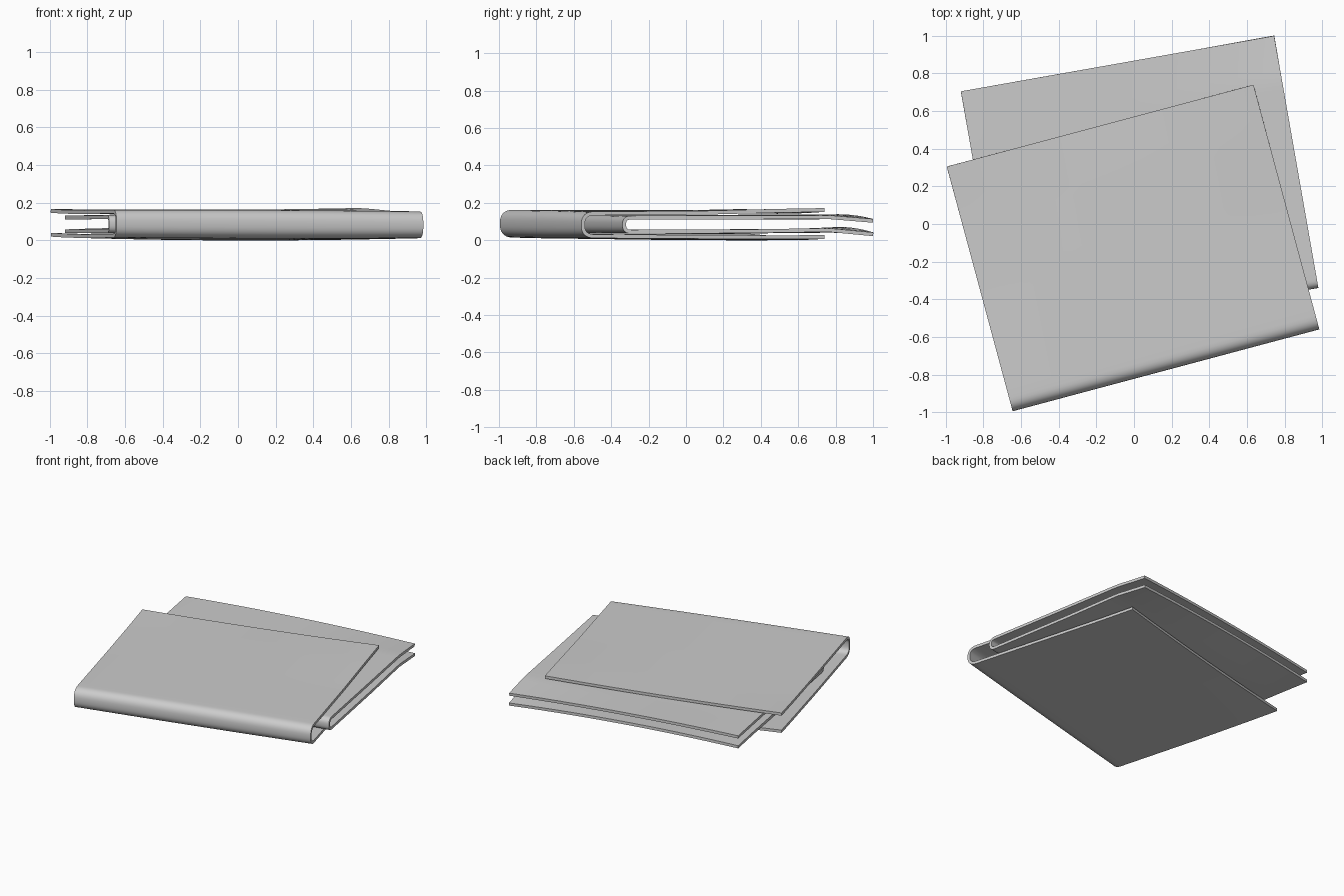
import bpy
import math
from mathutils import Vector

cube = bpy.data.objects.get("Cube")
if cube:
    bpy.data.objects.remove(cube, do_unlink=True)

cloth = bpy.data.materials.new("plain grey cloth")
cloth.use_nodes = True
GREY = (0.6, 0.6, 0.6, 1)
cloth.diffuse_color = GREY
cloth.node_tree.nodes["Principled BSDF"].inputs["Base Color"].default_value = GREY

ROWS = (0, 0.5, 0.82, 1)   # height rows from the fold to the open edge


def height(grid, u, v):
    """Height of a leaf: a soft curve across, straight runs along its depth."""
    def across(row):
        a, b, c = row
        return a * (1 - u) * (1 - 2 * u) + 4 * b * u * (1 - u) + c * u * (2 * u - 1)
    k = max(i for i in range(len(ROWS) - 1) if v >= ROWS[i])
    t = (v - ROWS[k]) / (ROWS[k + 1] - ROWS[k])
    return across(grid[k]) * (1 - t) + across(grid[k + 1]) * t


def folded_sheet(name, corner, width, depth, bend, thickness, low, high):
    """Sheet folded in half: lower leaf, rounded fold, upper leaf."""
    corner, width, depth = Vector(corner), Vector(width), Vector(depth)
    start = bend / depth.length
    leaf_steps, fold_steps, width_steps = 28, 20, 28
    leaf = [1 - (1 - start) * j / leaf_steps for j in range(leaf_steps)]
    # path entries: depth fraction, blend from lower to upper leaf
    path = [(v, 0) for v in leaf]
    for j in range(fold_steps + 1):
        a = math.pi * j / fold_steps
        c = math.cos(a)
        blend = 0.5 - 0.5 * math.copysign(abs(c) ** 0.8, c)
        path.append((start * (1 - math.sin(a) ** 0.8 if 0 < j < fold_steps else 1), blend))
    path += [(v, 1) for v in reversed(leaf)]

    verts, faces = [], []
    count = len(path)
    for i in range(width_steps + 1):
        u = i / width_steps
        for v, blend in path:
            v = min(max(v, 0), 1)
            p = corner + width * u + depth * v
            z = height(low, u, v) * (1 - blend) + height(high, u, v) * blend
            verts.append((p.x, p.y, z))
    for i in range(width_steps):
        for j in range(count - 1):
            a = i * count + j
            faces.append((a, a + count, a + count + 1, a + 1))
    mesh = bpy.data.meshes.new(name)
    mesh.from_pydata(verts, [], faces)
    mesh.materials.append(cloth)
    sheet = bpy.data.objects.new(name, mesh)
    bpy.context.collection.objects.link(sheet)

    bpy.ops.object.select_all(action="DESELECT")
    sheet.select_set(True)
    bpy.context.view_layer.objects.active = sheet
    solid = sheet.modifiers.new("thickness", "SOLIDIFY")
    solid.thickness = thickness
    solid.offset = -1
    bpy.ops.object.modifier_apply(modifier=solid.name)
    bpy.ops.object.shade_smooth_by_angle(angle=math.radians(40))
    return sheet


# Outer folded sheet
folded_sheet(
    "outer_sheet", (-0.645, -0.995), (1.63, 0.435), (-0.35, 1.3), 0.075, 0.02,
    low=[(0.015, 0.011, 0.012), (0.012, 0.002, 0.008),
         (0.016, 0.0, 0.006), (0.02, 0.002, 0.008)],
    high=[(0.163, 0.161, 0.153), (0.16, 0.163, 0.157),
          (0.162, 0.163, 0.168), (0.167, 0.162, 0.172)])

# Inner folded sheet, turned slightly and tucked inside
folded_sheet(
    "inner_sheet", (-0.685, -0.635), (1.665, 0.295), (-0.235, 1.34), 0.05, 0.02,
    low=[(0.038, 0.036, 0.036), (0.038, 0.034, 0.038),
         (0.04, 0.04, 0.045), (0.038, 0.05, 0.022)],
    high=[(0.134, 0.135, 0.131), (0.132, 0.136, 0.132),
          (0.132, 0.138, 0.134), (0.131, 0.138, 0.114)])
